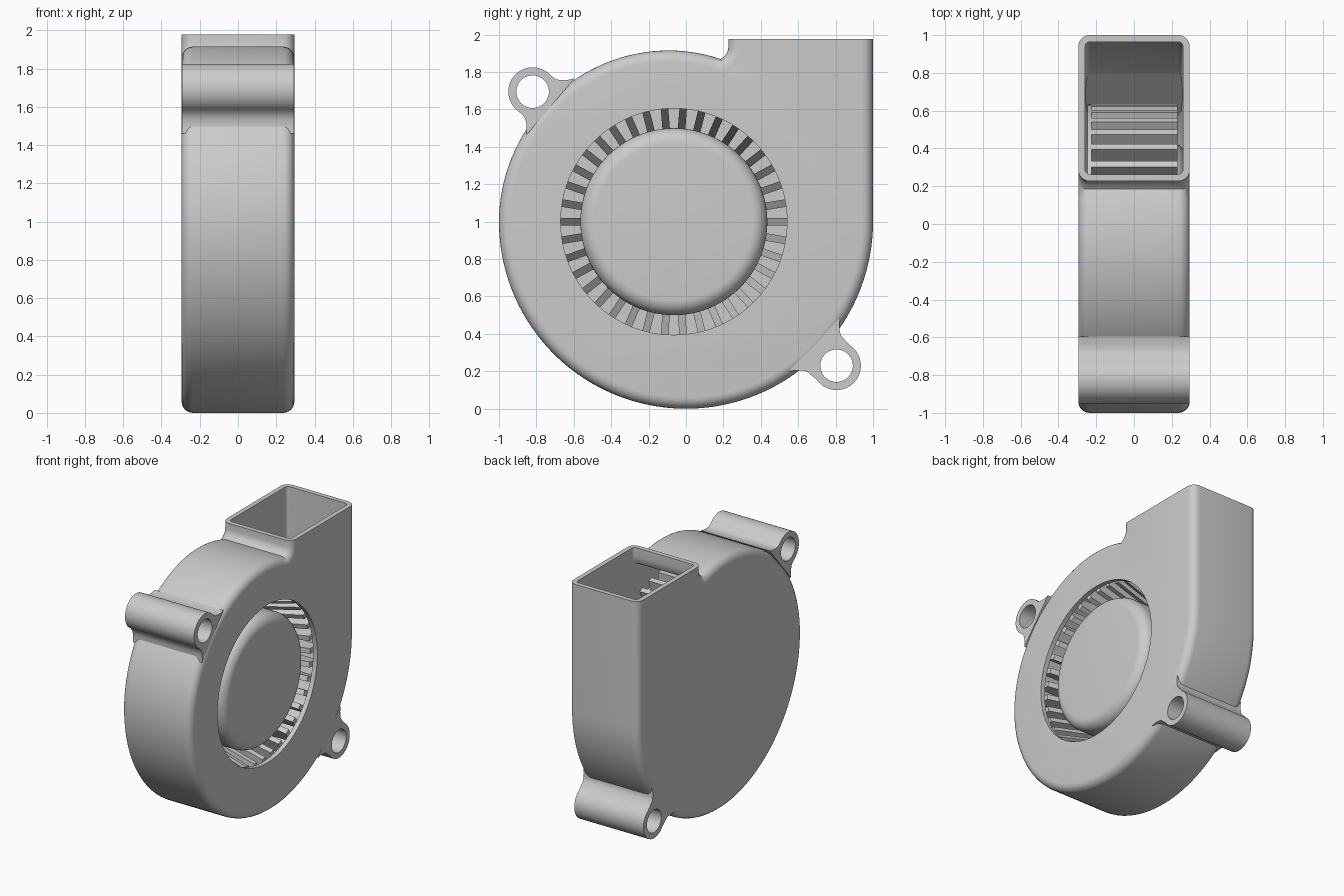
import bpy, bmesh, math
from mathutils import Vector

old = bpy.data.objects.get("Cube")
if old:
    bpy.data.objects.remove(old, do_unlink=True)

GREY = (0.6, 0.6, 0.6, 1)
mat = bpy.data.materials.new("light grey plastic")
mat.use_nodes = True
mat.diffuse_color = GREY
mat.node_tree.nodes["Principled BSDF"].inputs["Base Color"].default_value = GREY

AXIS_Y, AXIS_Z = -0.065, 1.0     # impeller axis
HALF = 0.295                     # half the housing depth
TOP = 1.977
WALL = 0.036


def finish(bm, name):
    bmesh.ops.recalc_face_normals(bm, faces=bm.faces)
    mesh = bpy.data.meshes.new(name)
    bm.to_mesh(mesh)
    bm.free()
    mesh.materials.append(mat)
    obj = bpy.data.objects.new(name, mesh)
    bpy.context.collection.objects.link(obj)
    return obj


def smooth(obj):
    bpy.ops.object.select_all(action='DESELECT')
    obj.select_set(True)
    bpy.context.view_layer.objects.active = obj
    bpy.ops.object.shade_smooth_by_angle(angle=math.radians(32))


def prism(name, points, x0, x1, bevel=0, open_z=None):
    """Extrude a (y, z) outline along x, rounding the rims below open_z."""
    bm = bmesh.new()
    face = bm.faces.new([bm.verts.new((x0, y, z)) for y, z in points])
    ext = bmesh.ops.extrude_face_region(bm, geom=[face])
    moved = [g for g in ext["geom"] if isinstance(g, bmesh.types.BMVert)]
    bmesh.ops.translate(bm, verts=moved, vec=(x1 - x0, 0, 0))
    bmesh.ops.recalc_face_normals(bm, faces=bm.faces)
    if bevel:
        rims = [e for e in bm.edges
                if abs(e.verts[0].co.x - e.verts[1].co.x) < 1e-5
                and min(v.co.z for v in e.verts) < open_z - 1e-4]
        bmesh.ops.bevel(bm, geom=rims, offset=bevel, segments=6, profile=0.5,
                        affect='EDGES', clamp_overlap=False)
    return finish(bm, name)


def circle(cy, cz, r, n=64):
    return [(cy + r * math.cos(math.tau * i / n), cz + r * math.sin(math.tau * i / n))
            for i in range(n)]


def cut(obj, cutter):
    cutter.hide_render = True
    mod = obj.modifiers.new("cut", 'BOOLEAN')
    mod.operation = 'DIFFERENCE'
    mod.solver = 'EXACT'
    mod.object = cutter
    bpy.context.view_layer.objects.active = obj
    bpy.ops.object.modifier_apply(modifier=mod.name)
    bpy.data.objects.remove(cutter, do_unlink=True)


def volute(inset, top):
    """Spiral housing outline with the straight outlet duct."""
    y0 = 0.227 + inset
    pts = [(y0, top), (y0, 1.93 - inset / 2), (y0 - 0.006, 1.905 - inset),
           (y0 - 0.02, 1.885 - inset)]
    steps = 110
    for i in range(steps + 1):
        deg = 78 + 282 * i / steps
        drop = 0.111 * (max(0, 180 - deg) / 102) ** 1.7
        r = 1 - drop - inset
        a = math.radians(deg)
        pts.append((r * math.cos(a), 1 + r * math.sin(a)))
    pts.append((1 - inset, top))
    return pts


# Hollow housing, open at the duct and at the inlet
housing = prism("housing", volute(0, TOP), -HALF, HALF, 0.06, TOP)
cut(housing, prism("cavity_cutter", volute(WALL, 2.2), -HALF + WALL, HALF - WALL, 0.025, 2.2))
cut(housing, prism("inlet_cutter", circle(AXIS_Y, AXIS_Z, 0.605, 96), 0.1, 0.5))
smooth(housing)


# Mounting lugs with flared roots
def lug(name, cy, cz):
    out = Vector((cy, cz - 1))
    d = out.length
    out.normalize()
    side = Vector((-out.y, out.x))
    root = [(0.95, 0.2), (0.972, 0.17), (0.995, 0.148), (1.02, 0.132)]
    arc = [(d + 0.13 * math.cos(a), 0.13 * math.sin(a))
           for a in (math.radians(100 - 5 * i) for i in range(41))]
    local = [(u, v) for u, v in root] + arc + [(u, -v) for u, v in reversed(root)]
    pts = [out * u + side * v for u, v in local]
    obj = prism(name, [(p.x, p.y + 1) for p in pts], -HALF + 0.002, HALF - 0.002)
    cut(obj, prism("bolt_hole_cutter", circle(cy, cz, 0.087, 48), -0.5, 0.5))
    smooth(obj)


lug("upper_lug", -0.82, 1.695)
lug("lower_lug", 0.805, 0.23)


# Impeller hub: lathed disc with a rounded rim
def lathe(name, profile, n=96):
    bm = bmesh.new()
    verts = [bm.verts.new((x, AXIS_Y, AXIS_Z + r)) for r, x in profile]
    edges = [bm.edges.new(pair) for pair in zip(verts, verts[1:])]
    bmesh.ops.spin(bm, geom=verts + edges, cent=(0, AXIS_Y, AXIS_Z), axis=(1, 0, 0),
                   angle=math.tau, steps=n, use_merge=True)
    bmesh.ops.remove_doubles(bm, verts=bm.verts, dist=1e-5)
    smooth(finish(bm, name))


rim = [(0.42 + 0.08 * math.sin(a), 0.19 + 0.08 * math.cos(a))
       for a in (math.pi / 2 * i / 8 for i in range(9))]
lathe("impeller_hub", [(0, 0.27)] + rim + [(0.5, -0.24), (0, -0.24)])
lathe("impeller_back_plate", [(0, -0.225), (0.7, -0.225), (0.7, -0.245), (0, -0.245)])

# Impeller blades with sloping inner edges
COUNT = 38
bm = bmesh.new()
for k in range(COUNT):
    a = math.tau * k / COUNT
    radial = Vector((0, math.cos(a), math.sin(a)))
    tangent = Vector((0, -math.sin(a), math.cos(a)))
    loops = []
    for s in (-0.02, 0.02):
        loops.append([bm.verts.new(Vector((x, AXIS_Y, AXIS_Z)) + radial * r + tangent * s)
                      for r, x in ((0.49, -0.23), (0.7, -0.23), (0.7, 0.23), (0.61, 0.23))])
    bm.faces.new(loops[0])
    bm.faces.new(loops[1])
    for i in range(4):
        j = (i + 1) % 4
        bm.faces.new((loops[0][i], loops[0][j], loops[1][j], loops[1][i]))
finish(bm, "impeller_blades")
